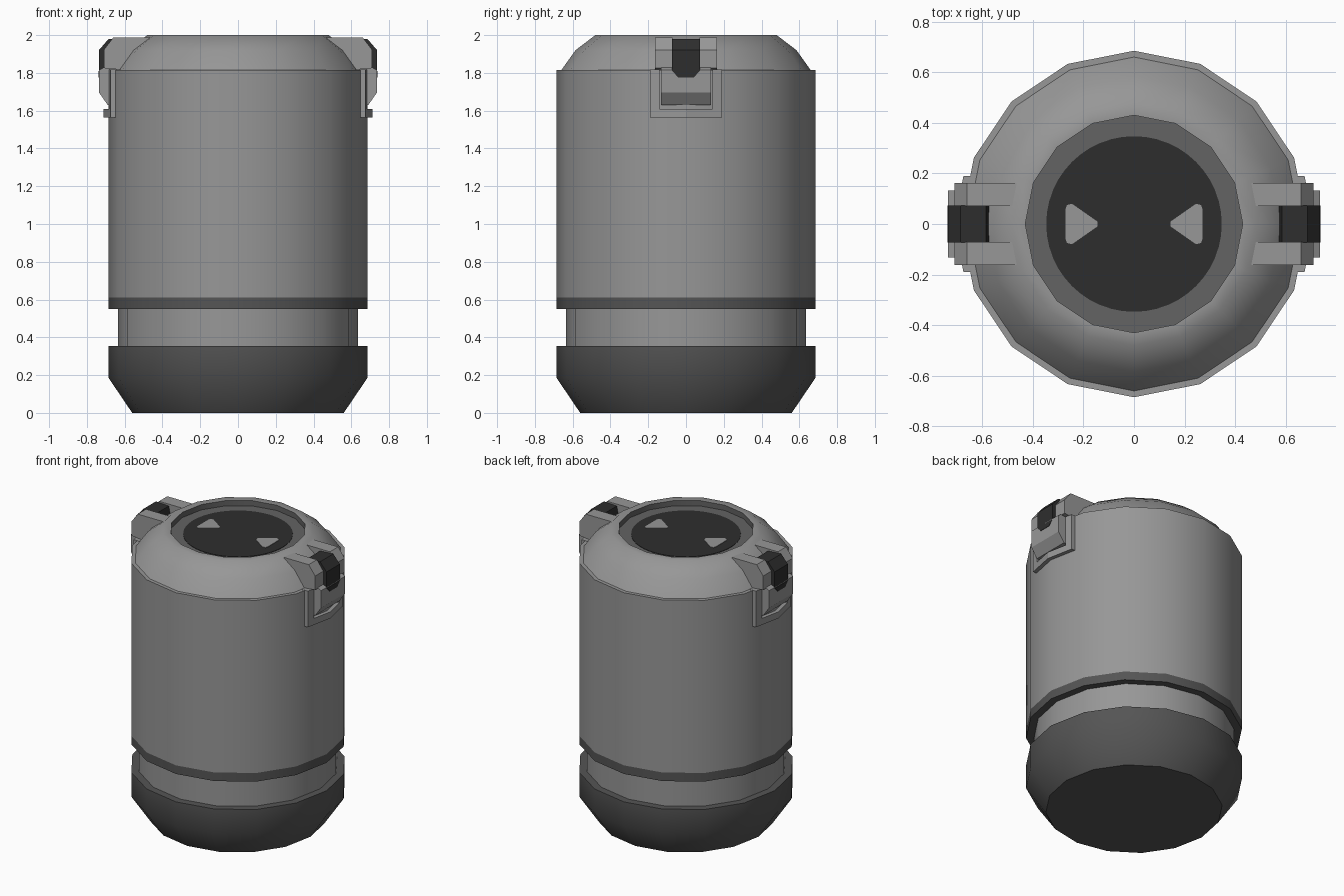
import bpy, bmesh, math

if "Cube" in bpy.data.objects:
    bpy.data.objects.remove(bpy.data.objects["Cube"])


def material(name, v):
    m = bpy.data.materials.new(name)
    m.diffuse_color = (v, v, v, 1)
    m.use_nodes = True
    m.node_tree.nodes["Principled BSDF"].inputs["Base Color"].default_value = m.diffuse_color
    return m


GREY = material("mid grey", 0.31)
RING = material("ring grey", 0.125)
DARK = material("dark grey", 0.09)
BLACK = material("black", 0.027)
FLOOR_Z = 1.963


def finish(name, bm, mats, smooth=None, mirror=(False, False)):
    bmesh.ops.recalc_face_normals(bm, faces=bm.faces)
    me = bpy.data.meshes.new(name)
    bm.to_mesh(me)
    bm.free()
    ob = bpy.data.objects.new(name, me)
    bpy.context.collection.objects.link(ob)
    for m in mats:
        me.materials.append(m)
    if any(mirror):
        mod = ob.modifiers.new("mirror", 'MIRROR')
        mod.use_axis = (mirror[0], mirror[1], False)
        mod.use_mirror_merge = False
    if smooth:
        bpy.ops.object.select_all(action='DESELECT')
        ob.select_set(True)
        bpy.context.view_layer.objects.active = ob
        bpy.ops.object.shade_smooth_by_angle(angle=math.radians(smooth))
    return ob


def lathe(name, profile, mats, sides=16, rule=None):
    """Revolve (radius, z) points about z, capping both ends."""
    bm = bmesh.new()
    rings = [[bm.verts.new((r * math.cos(2 * math.pi * i / sides),
                            r * math.sin(2 * math.pi * i / sides), z))
              for i in range(sides)] for r, z in profile]
    for a, b in zip(rings, rings[1:]):
        for i in range(sides):
            j = (i + 1) % sides
            bm.faces.new((a[i], a[j], b[j], b[i]))
    bm.faces.new(rings[0])
    bm.faces.new(rings[-1])
    if rule:
        for f in bm.faces:
            f.material_index = rule(f.calc_center_median())
    return finish(name, bm, mats, 40)


def prism(name, pts, to3d, lo, hi, mat, mirror):
    """Extrude a 2D outline between lo and hi along the remaining axis."""
    bm = bmesh.new()
    a = [bm.verts.new(to3d(p, q, lo)) for p, q in pts]
    b = [bm.verts.new(to3d(p, q, hi)) for p, q in pts]
    n = len(pts)
    bm.faces.new(a)
    bm.faces.new(b)
    for i in range(n):
        j = (i + 1) % n
        bm.faces.new((a[i], a[j], b[j], b[i]))
    return finish(name, bm, [mat], None, mirror)


def along_y(p, q, t):
    return (p, t, q)


def along_z(p, q, t):
    return (p, q, t)


# Canister shell: base, groove, band, body, dome and recessed lid floor
lathe("canister_body",
      [(0.56, 0), (0.685, 0.185), (0.685, 0.355), (0.635, 0.355), (0.635, 0.55),
       (0.685, 0.55), (0.685, 0.61), (0.685, 1.815), (0.66, 1.815), (0.585, 1.92),
       (0.48, 2.0), (0.43, 2.0), (0.43, FLOOR_Z)],
      [GREY, DARK, RING],
      rule=lambda c: 1 if c.z < 0.36 or 0.54 < c.z < 0.61
      else 2 if c.z > 1.95 and math.hypot(c.x, c.y) < 0.43 else 0)

# Lid disc and its two inward-pointing marks
lathe("lid_disc", [(0.347, FLOOR_Z - 0.002), (0.347, FLOOR_Z + 0.003)], [BLACK], sides=48)
prism("lid_mark",
      [(0.145, 0.01), (0.245, 0.08), (0.265, 0.075), (0.27, 0.06),
       (0.27, -0.06), (0.265, -0.075), (0.245, -0.08), (0.145, -0.01)],
      along_z, FLOOR_Z + 0.001, FLOOR_Z + 0.006, GREY, (True, False))

# Upper latch cheeks, two on each side
prism("latch_cheek",
      [(0.46, 1.988), (0.66, 1.988), (0.71, 1.922), (0.71, 1.825), (0.60, 1.815), (0.46, 1.93)],
      along_y, 0.072, 0.163, GREY, (True, True))

# Black clasp between the cheeks, with a tapered tongue
prism("latch_clasp",
      [(0.585, 1.975), (0.685, 1.98), (0.735, 1.922), (0.735, 1.81), (0.60, 1.81), (0.56, 1.85)],
      along_y, -0.073, 0.073, BLACK, (True, False))
prism("latch_tongue",
      [(-0.073, 1.81), (0.073, 1.81), (0.04, 1.775), (-0.04, 1.775)],
      lambda p, q, t: (t, p, q), 0.69, 0.738, BLACK, (True, False))

# Lower catch block with a sloped underside
prism("latch_catch",
      [(0.64, 1.835), (0.70, 1.835), (0.735, 1.815), (0.735, 1.695), (0.69, 1.63), (0.64, 1.63)],
      along_y, -0.133, 0.133, GREY, (True, False))

# U-shaped frame that follows the faceted wall around the catch
slope = math.tan(math.radians(11.25))


def wall(r, y):
    return (r - slope * abs(y), y)


prism("catch_frame_bar",
      [wall(0.66, -0.19), wall(0.712, -0.19), wall(0.712, 0), wall(0.712, 0.19),
       wall(0.66, 0.19), wall(0.66, 0)],
      along_z, 1.565, 1.61, GREY, (True, False))
prism("catch_frame_leg",
      [wall(0.66, 0.14), wall(0.712, 0.14), wall(0.712, 0.19), wall(0.66, 0.19)],
      along_z, 1.61, 1.817, GREY, (True, True))
